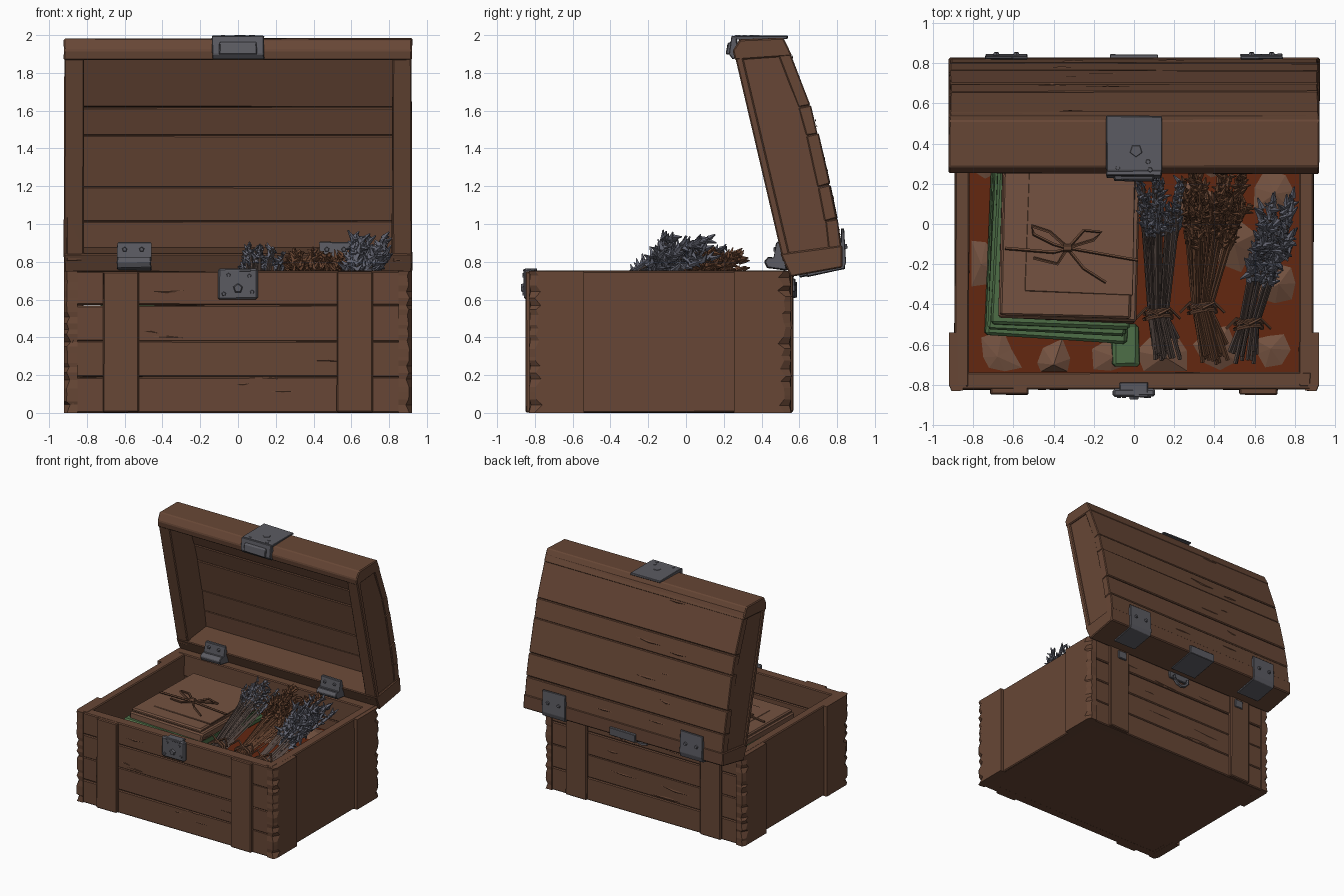
import bpy, bmesh, math, random
from mathutils import Vector as V, Matrix

if "Cube" in bpy.data.objects:
    bpy.data.objects.remove(bpy.data.objects["Cube"])

random.seed(7)
R = random.uniform


def mat(name, c):
    m = bpy.data.materials.new(name)
    m.diffuse_color = (*c, 1)
    m.use_nodes = True
    m.node_tree.nodes["Principled BSDF"].inputs["Base Color"].default_value = m.diffuse_color
    return m


WOOD = mat("wood", (0.135, 0.062, 0.036))
METAL = mat("dull_metal", (0.105, 0.105, 0.122))
PAPER = mat("wrapping_paper", (0.175, 0.085, 0.052))
GREEN = mat("green_cloth", (0.075, 0.155, 0.062))
LINING = mat("rust_lining", (0.125, 0.02, 0.005))
TWINE = mat("twine", (0.13, 0.06, 0.034))
STEM = mat("grey_stem", (0.10, 0.07, 0.06))
HERB = mat("grey_herb", (0.12, 0.125, 0.16))
DRIED = mat("dried_flower", (0.13, 0.055, 0.028))


def finish(bm, name, mats, bevel=0.0):
    if bevel:
        bmesh.ops.bevel(bm, geom=bm.edges[:], offset=bevel, segments=1, affect='EDGES', clamp_overlap=True)
    bmesh.ops.recalc_face_normals(bm, faces=bm.faces[:])
    me = bpy.data.meshes.new(name)
    bm.to_mesh(me)
    bm.free()
    for m in mats:
        me.materials.append(m)
    ob = bpy.data.objects.new(name, me)
    bpy.context.collection.objects.link(ob)
    return ob


def prism(name, yz, x0, x1, m=WOOD, bevel=0.007, wob=0.003):
    """Extrude a side profile (y, z) along x, slightly hand-hewn."""
    bm = bmesh.new()
    ends = [[bm.verts.new((x + R(-wob, wob), y + R(-wob, wob), max(0, z + R(-wob, wob)))) for y, z in yz]
            for x in (x0, x1)]
    n = len(yz)
    bm.faces.new(ends[0])
    bm.faces.new(ends[1][::-1])
    for i in range(n):
        j = (i + 1) % n
        bm.faces.new((ends[0][i], ends[1][i], ends[1][j], ends[0][j]))
    return finish(bm, name, [m], bevel)


def box(name, x0, x1, y0, y1, z0, z1, m=WOOD, bevel=0.007, wob=0.003):
    return prism(name, [(y0, z0), (y1, z0), (y1, z1), (y0, z1)], x0, x1, m, bevel, wob)


def rivet(name, loc, normal, r=0.014, h=0.014, sides=5):
    bm = bmesh.new()
    bmesh.ops.create_cone(bm, cap_ends=True, segments=sides, radius1=r, radius2=r * 0.7, depth=h)
    rot = V(normal).to_track_quat('Z', 'Y').to_matrix().to_4x4()
    bm.transform(Matrix.Translation(loc) @ rot)
    return finish(bm, name, [METAL])


def sweep(bm, pts, r0, r1, n=4, idx=0):
    """Tapered tube along points."""
    pts = [V(p) for p in pts]
    rings = []
    for i, p in enumerate(pts):
        d = (pts[min(i + 1, len(pts) - 1)] - pts[max(i - 1, 0)]).normalized()
        a = d.orthogonal().normalized() if abs(d.z) > 0.9 else d.cross(V((0, 0, 1))).normalized()
        b = d.cross(a)
        r = r0 + (r1 - r0) * i / (len(pts) - 1)
        rings.append([bm.verts.new(p + r * (a * math.cos(t * math.tau / n) + b * math.sin(t * math.tau / n)))
                      for t in range(n)])
    faces = [bm.faces.new(rings[0][::-1]), bm.faces.new(rings[-1])]
    for q, s in zip(rings, rings[1:]):
        faces += [bm.faces.new((q[k], q[(k + 1) % n], s[(k + 1) % n], s[k])) for k in range(n)]
    for f in faces:
        f.material_index = idx


# Chest body: stacked planks on four walls, and a base
box("base", -0.885, 0.885, -0.81, 0.54, 0, 0.07)
cuts = [0.0, 0.19, 0.38, 0.57, 0.752]
for i, (a, b) in enumerate(zip(cuts, cuts[1:])):
    box(f"front_plank_{i}", -0.88, 0.88, -0.822, -0.74, a, b)
    box(f"back_plank_{i}", -0.88, 0.88, 0.46, 0.545, a, b)
for s, side in ((-1, "left"), (1, "right")):
    x = sorted((s * 0.82, s * 0.893))
    box(f"{side}_wall", *x, -0.81, 0.535, 0, 0.752)
    # vertical straps on the front and back
    xs = sorted((s * 0.525, s * 0.715))
    box(f"front_strap_{side}", *xs, -0.848, -0.80, 0.004, 0.748)
    box(f"back_strap_{side}", *xs, 0.52, 0.568, 0.004, 0.748)
    # corner boards with chipped outer edges
    for e, y_end, y_in in ((0, -0.832, -0.54), (1, 0.558, 0.255)):
        bm = bmesh.new()
        rows = []
        n = 22
        for k in range(n + 1):
            z = min(0.75, max(0, 0.75 * k / n + (R(-0.012, 0.012) if 0 < k < n else 0)))
            c = R(0.0, 0.045) if k % 2 else R(0, 0.012)
            d = 1 if y_end > y_in else -1
            rows.append([bm.verts.new(p) for p in (
                (s * 0.85, y_in, z), (s * 0.921, y_in, z), (s * 0.921, y_end - d * (0.03 + c), z),
                (s * (0.908 - c * 0.5), y_end - d * c * 0.3, z), (s * 0.85, y_end - d * 0.003, z))])
        bm.faces.new(rows[0])
        bm.faces.new(rows[-1])
        for q, t in zip(rows, rows[1:]):
            for k in range(5):
                bm.faces.new((q[k], q[(k + 1) % 5], t[(k + 1) % 5], t[k]))
        finish(bm, f"corner_board_{side}_{e}", [WOOD])

# Open lid: end plates, rim boards and curved planks
arc = [(0.828, 0.84), (0.80, 1.03), (0.763, 1.21), (0.70, 1.48), (0.66, 1.63), (0.535, 1.95)]
for s, side in ((-1, "left"), (1, "right")):
    x = sorted((s * 0.82, s * 0.908))
    prism(f"lid_end_{side}", [(0.275, 1.90), (0.515, 0.80)] + [(y - 0.01, z) for y, z in arc], *x)
    x = sorted((s * 0.815, s * 0.921))
    prism(f"lid_rim_{side}", [(0.262, 1.88), (0.512, 0.82), (0.55, 0.83), (0.30, 1.89)], *x)
prism("lid_front_board", [(0.258, 1.865), (0.25, 1.92), (0.285, 1.978), (0.515, 1.985), (0.56, 1.89)], -0.922, 0.922)
prism("lid_back_board", [(0.555, 0.722), (0.83, 0.772), (0.828, 0.885), (0.497, 0.84)], -0.922, 0.922)
for i, ((ya, za), (yb, zb)) in enumerate(zip(arc, arc[1:])):
    prism(f"lid_plank_{i}", [(ya, za), (yb, zb), (yb - 0.065, zb - 0.015), (ya - 0.065, za - 0.015)],
          -0.916, 0.916, bevel=0.006, wob=0.004)

# Splinters: thin slivers lying along the planks
bm = bmesh.new()
for i in range(26):
    x, w, t = R(-0.6, 0.5), R(0.12, 0.35), R(0.006, 0.014)
    k = i % 3
    if k == 2:
        (ya, za), (yb, zb) = arc[i % 5], arc[i % 5 + 1]
        f = R(0.2, 0.8)
        y, z, o = ya + (yb - ya) * f, za + (zb - za) * f, 0.006
    else:
        y, z, o = ((-0.821, R(0.1, 0.7), -0.005), (0.544, R(0.1, 0.7), 0.005))[k]
    p = [bm.verts.new(c) for c in ((x, y, z), (x + w * 0.4, y, z + t), (x + w, y, z + R(-0.02, 0.02)),
                                   (x + w * 0.5, y, z - t), (x + w * 0.5, y + o, z))]
    for a in range(4):
        bm.faces.new((p[a], p[(a + 1) % 4], p[4]))
    bm.faces.new(p[:4])
finish(bm, "splinters", [WOOD])

# Lid clasp: bent plate over the top edge
prism("clasp_plate", [(0.235, 1.975), (0.27, 1.996), (0.535, 1.996), (0.54, 1.982), (0.29, 1.975)], -0.137, 0.137, METAL, 0.003)
prism("clasp_front", [(0.225, 1.90), (0.25, 1.87), (0.275, 1.90), (0.27, 1.99), (0.24, 1.995)], -0.137, 0.137, METAL, 0.004)
prism("clasp_tongue", [(0.212, 1.90), (0.24, 1.90), (0.245, 1.965), (0.222, 1.96)], -0.10, 0.10, METAL, 0.005)
rivet("clasp_boss", (0.01, 0.365, 1.993), (0, 0, 1), 0.042, 0.014)
for i, (x, y) in enumerate(((-0.08, 0.28), (0.08, 0.27), (0.07, 0.31))):
    rivet(f"clasp_rivet_{i}", (x, y, 1.994), (0, 0, 1), 0.016, 0.012)

# Front lock plate with cut lower corners
prism("lock_plate", [(-0.858, 0.60), (-0.82, 0.60), (-0.82, 0.765), (-0.858, 0.765)], -0.105, 0.105, METAL, 0.01)
box("lock_lip", -0.07, 0.07, -0.862, -0.79, 0.752, 0.763, METAL, 0.003)
rivet("lock_boss", (0, -0.862, 0.66), (0, -1, 0), 0.03, 0.022)
for i, (x, z) in enumerate(((-0.075, 0.63), (0.075, 0.64), (-0.05, 0.73), (0.06, 0.725))):
    rivet(f"lock_rivet_{i}", (x, -0.86, z), (0, -1, 0), 0.013, 0.012)

# Hinges: inner leaves on the rim, outer leaves wrapping the lid's back corner
for i, x in enumerate((-0.55, 0.52)):
    prism(f"hinge_inner_{i}", [(0.43, 0.768), (0.415, 0.80), (0.435, 0.825), (0.47, 0.815), (0.478, 0.905),
                               (0.505, 0.905), (0.515, 0.80), (0.54, 0.755)], x - 0.09, x + 0.09, METAL, 0.005)
    for j, d in enumerate((-0.05, 0.04)):
        rivet(f"hinge_inner_rivet_{i}_{j}", (x + d, 0.472, 0.865), (0, -1, 0), 0.016, 0.02)
for s, side in ((-1, "left"), (1, "right")):
    x = s * 0.635
    prism(f"hinge_outer_{side}", [(0.822, 0.975), (0.836, 0.975), (0.848, 0.80), (0.835, 0.762), (0.64, 0.722),
                                  (0.64, 0.742), (0.815, 0.78)], x - 0.105, x + 0.105, METAL, 0.003)
    for j, d in enumerate((-0.05, 0.05)):
        rivet(f"hinge_outer_rivet_{side}_{j}", (x + d, 0.845, 0.88), (0, 1, 0.1), 0.018, 0.018)
    box(f"hinge_foot_{side}", s * 0.6 - 0.04, s * 0.6 + 0.04, 0.54, 0.578, 0.64, 0.71, METAL, 0.005)
prism("back_centre_plate", [(0.60, 0.718), (0.84, 0.762), (0.842, 0.83), (0.825, 0.83), (0.82, 0.78), (0.60, 0.74)],
      -0.12, 0.12, METAL, 0.003)
bm = bmesh.new()
sweep(bm, [(0.07 * math.cos(a), 0.575, 0.69 + 0.07 * math.sin(a)) for a in
           [math.pi + k * math.pi / 6 for k in range(7)]], 0.014, 0.014, 5)
finish(bm, "back_ring", [METAL])
box("back_ring_plate", -0.1, 0.1, 0.535, 0.562, 0.67, 0.735, METAL, 0.005)

# Lining cloth with scattered paper scraps
box("lining", -0.825, 0.825, -0.745, 0.465, 0.40, 0.47, LINING, 0)
bm = bmesh.new()
spots = [(-0.68, -0.66), (-0.4, -0.7), (0.15, -0.66), (0.42, -0.62), (0.68, -0.62), (0.72, -0.3), (0.5, -0.1),
         (0.3, 0.1), (0.7, 0.15), (-0.76, -0.2), (-0.1, -0.66), (-0.75, 0.35), (0.4, 0.35)]
for x, y in spots:
    h, t = R(0.485, 0.52), R(0, 6)
    ring = []
    for k in range(7):
        a, r = t + k * math.tau / 7, R(0.07, 0.16)
        ring.append(bm.verts.new((max(-0.81, min(0.81, x + r * math.cos(a))),
                                  max(-0.735, min(0.45, y + r * math.sin(a))), 0.468)))
    top = bm.verts.new((x, y, h))
    for k in range(7):
        bm.faces.new((ring[k], ring[(k + 1) % 7], top))
finish(bm, "paper_scraps", [PAPER])

# Folded green cloth and wrapped parcel
for i, (x0, x1, y0, y1, z0, z1) in enumerate(((-0.72, 0.0, -0.59, 0.33, 0.47, 0.53), (-0.705, -0.01, -0.55, 0.34, 0.53, 0.58),
                                              (-0.13, 0.0, -0.71, -0.5, 0.47, 0.52), (-0.69, 0.0, -0.53, 0.33, 0.58, 0.615))):
    ob = box(f"green_fold_{i}", x0, x1, y0, y1, z0, z1, GREEN, 0.014, 0.012)
    ob.data.transform(Matrix.Rotation(math.radians(-2.5 if i != 2 else 2), 4, 'Z'))
for i, (x0, x1, y0, y1, z0, z1) in enumerate(((-0.665, 0.02, -0.49, 0.33, 0.60, 0.665), (-0.65, 0.0, -0.475, 0.32, 0.66, 0.69),
                                              (-0.53, 0.0, -0.35, 0.31, 0.688, 0.702))):
    ob = box(f"parcel_layer_{i}", x0, x1, y0, y1, z0, z1, PAPER, 0.01, 0.008)
    ob.data.transform(Matrix.Rotation(math.radians(-1.5), 4, 'Z'))
bm = bmesh.new()
for pts in ([(-0.64, -0.12), (-0.4, -0.14), (-0.32, -0.12), (0.02, -0.18)],
            [(-0.33, -0.12), (-0.42, -0.04), (-0.51, -0.01), (-0.5, -0.05), (-0.4, -0.10), (-0.33, -0.12)],
            [(-0.33, -0.12), (-0.25, -0.03), (-0.16, -0.04), (-0.2, -0.08), (-0.33, -0.12)],
            [(-0.33, -0.12), (-0.38, -0.2), (-0.5, -0.17)], [(-0.33, -0.12), (-0.25, -0.22), (-0.14, -0.29)]):
    sweep(bm, [(x, y, 0.71 + 0.012 * (k % 2)) for k, (x, y) in enumerate(pts)], 0.009, 0.008, 5)
sweep(bm, [(-0.35, -0.12, 0.722), (-0.31, -0.12, 0.722)], 0.02, 0.02, 6)
finish(bm, "parcel_bow", [TWINE])


# Herb bundles: stems through a tied waist, fanning to spiky heads
def bundle(name, base, tie, tip, spread, stems, head, leaf, stem_mat, leaf_mat, spikes):
    bm = bmesh.new()
    for _ in range(stems):
        u, w = R(-1, 1), R(-1, 1)
        p = [V(base) + V((u * 0.07, R(-0.06, 0.06), w * 0.03)), V(tie) + V((u * 0.045, 0, w * 0.035)),
             V(tie).lerp(V(tip), 0.55) + V((u * spread * 0.7, R(-0.04, 0.04), w * 0.05)),
             V(tip) + V((u * spread, R(-0.16, 0.10), w * 0.06))]
        sweep(bm, p, 0.010, 0.007, 4, 0)
        for k in range(spikes):
            f = 1 - head * k / spikes
            c = p[2].lerp(p[3], f) if f > 0 else p[1].lerp(p[2], 1 + f)
            d = (p[3] - p[2]).normalized() * 0.7 + V((R(-1, 1), R(-1, 1), R(-1, 1))) * 0.8
            q = c + d.normalized() * leaf * R(0.6, 1.1)
            sweep(bm, [c, c.lerp(q, 0.5), q], leaf * 0.28, leaf * 0.06, 4, 1)
    n = 10
    for o in (-0.014, 0.012):
        sweep(bm, [V(tie) + V((0.068 * math.cos(k * math.tau / n), o + 0.01 * math.sin(k), 0.055 * math.sin(k * math.tau / n)))
                   for k in range(n + 1)], 0.011, 0.011, 5, 2)
    for e in (-1, 1):
        sweep(bm, [V(tie) + V((0, 0, 0.06)), V(tie) + V((e * 0.06, 0.03, 0.085)), V(tie) + V((e * 0.11, -0.02, 0.05))],
              0.010, 0.007, 5, 2)
    finish(bm, name, [stem_mat, leaf_mat, TWINE])


bundle("grey_herb_bundle", (0.16, -0.62, 0.52), (0.12, -0.45, 0.57), (0.13, 0.14, 0.83), 0.11, 30, 0.6, 0.045, STEM, HERB, 8)
bundle("dried_flower_bundle", (0.40, -0.64, 0.52), (0.34, -0.42, 0.57), (0.41, 0.21, 0.80), 0.17, 36, 1.1, 0.05, DRIED, DRIED, 16)
bundle("lavender_bundle", (0.54, -0.64, 0.53), (0.57, -0.50, 0.58), (0.70, 0.03, 0.87), 0.09, 20, 1.3, 0.06, STEM, HERB, 26)
